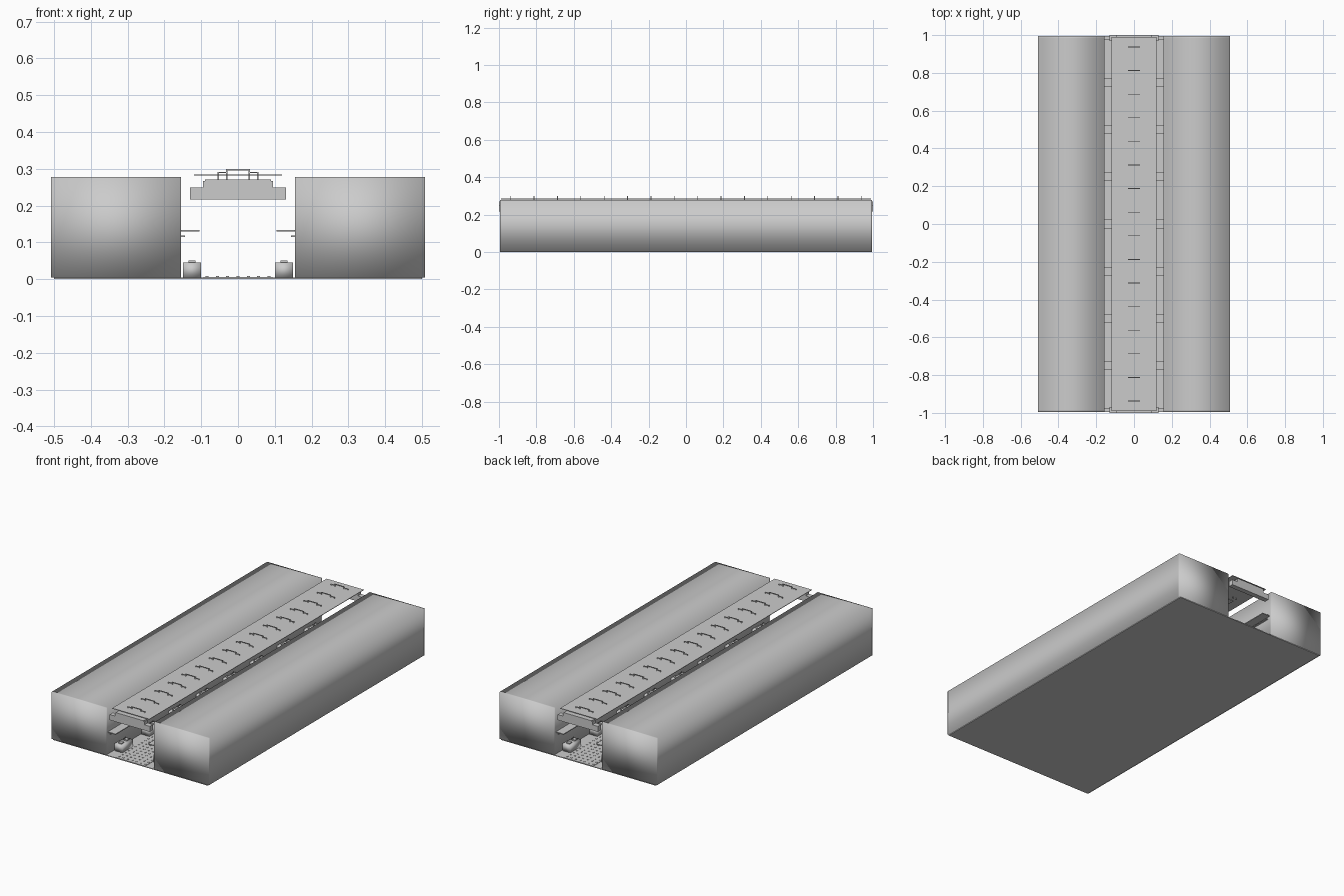
import bpy, bmesh
from mathutils import Matrix, Vector

if "Cube" in bpy.data.objects:
    bpy.data.objects.remove(bpy.data.objects["Cube"])

grey = bpy.data.materials.new("plain grey")
grey.diffuse_color = (0.6, 0.6, 0.6, 1)
grey.use_nodes = True
grey.node_tree.nodes["Principled BSDF"].inputs["Base Color"].default_value = grey.diffuse_color


def add_box(bm, x, y, z):
    """Add a box given its (min, max) on each axis."""
    lo, hi = zip(x, y, z)
    centre = [(a + b) / 2 for a, b in zip(lo, hi)]
    size = [b - a for a, b in zip(lo, hi)]
    m = Matrix.Translation(Vector(centre)) @ Matrix.Diagonal((*size, 1))
    bmesh.ops.create_cube(bm, size=1, matrix=m)


def finish(name, bm, smooth=False):
    me = bpy.data.meshes.new(name)
    bm.to_mesh(me)
    bm.free()
    ob = bpy.data.objects.new(name, me)
    bpy.context.collection.objects.link(ob)
    me.materials.append(grey)
    for p in me.polygons:
        p.use_smooth = smooth
    return ob


def build(name, boxes, smooth=False):
    bm = bmesh.new()
    for b in boxes:
        add_box(bm, *b)
    return finish(name, bm, smooth)


def both(x0, x1):
    """The same x range on the right and mirrored on the left."""
    return ((x0, x1), (-x1, -x0))


# Ground slab and the walkway strip with its low studs
build("base_slab", [((-0.5, 0.5), (-0.995, 0.995), (0, 0.004))])
build("walkway", [((-0.095, 0.095), (-0.995, 0.995), (0.004, 0.006))])
studs = []
for i in range(7):
    for j in range(66):
        x, y = (i - 3) * 0.028, (j - 32.5) * 0.03
        studs.append(((x - 0.004, x + 0.004), (y - 0.004, y + 0.004), (0.005, 0.008)))
build("walkway_studs", studs)

# Long side blocks, softly shaded, with edge loops close to both ends
for side, x in zip(("right", "left"), both(0.155, 0.508)):
    bm = bmesh.new()
    add_box(bm, x, (-0.995, 0.995), (0.004, 0.278))
    for y in (-0.985, 0.985):
        bmesh.ops.bisect_plane(bm, geom=bm.verts[:] + bm.edges[:] + bm.faces[:],
                               plane_co=(0, y, 0), plane_no=(0, 1, 0))
    finish(side + "_block", bm, True)

# Wall shelves, their brackets, and benches: one set per bay on each side
bays = [(k - 3.5) * 0.25 for k in range(8)]
shelves, brackets, benches, pads = [], [], [], []
for y in bays:
    for x in both(0.105, 0.156):
        shelves.append((x, (y - 0.105, y + 0.105), (0.129, 0.134)))
    for x in both(0.144, 0.156):
        brackets.append((x, (y - 0.09, y + 0.09), (0.115, 0.119)))
    for x in both(0.1, 0.15):
        benches.append((x, (y - 0.05, y + 0.05), (0.004, 0.045)))
    for x in both(0.115, 0.135):
        for d in (-0.025, 0.025):
            pads.append((x, (y + d - 0.012, y + d + 0.012), (0.045, 0.051)))
build("shelves", shelves)
build("shelf_brackets", brackets)
build("benches", benches, True)
build("bench_pads", pads)

# Canopy plate over the walkway
build("canopy_plate", [((-0.12, 0.12), (-0.99, 0.99), (0.282, 0.285))])

# Stepped beams closing the canopy at both ends
beams = []
for y0, y1 in ((-1, -0.97), (0.97, 1)):
    beams.append(((-0.13, 0.13), (y0, y1), (0.217, 0.249)))
    beams.append(((-0.095, 0.095), (y0, y1), (0.249, 0.267)))
    beams.append(((-0.09, 0.09), (y0, y1), (0.267, 0.271)))
build("end_beams", beams)

# Thin stepped arches standing through the canopy plate
arches = []
for k in range(16):
    y = ((k - 7.5) * 0.125 - 0.002, (k - 7.5) * 0.125 + 0.002)
    for x in both(0.052, 0.056):
        arches.append((x, y, (0.271, 0.291)))
    for x in both(0.028, 0.032):
        arches.append((x, y, (0.271, 0.299)))
    for x in both(0.03, 0.056):
        arches.append((x, y, (0.289, 0.292)))
    arches.append(((-0.032, 0.032), y, (0.296, 0.299)))
build("canopy_arches", arches)
